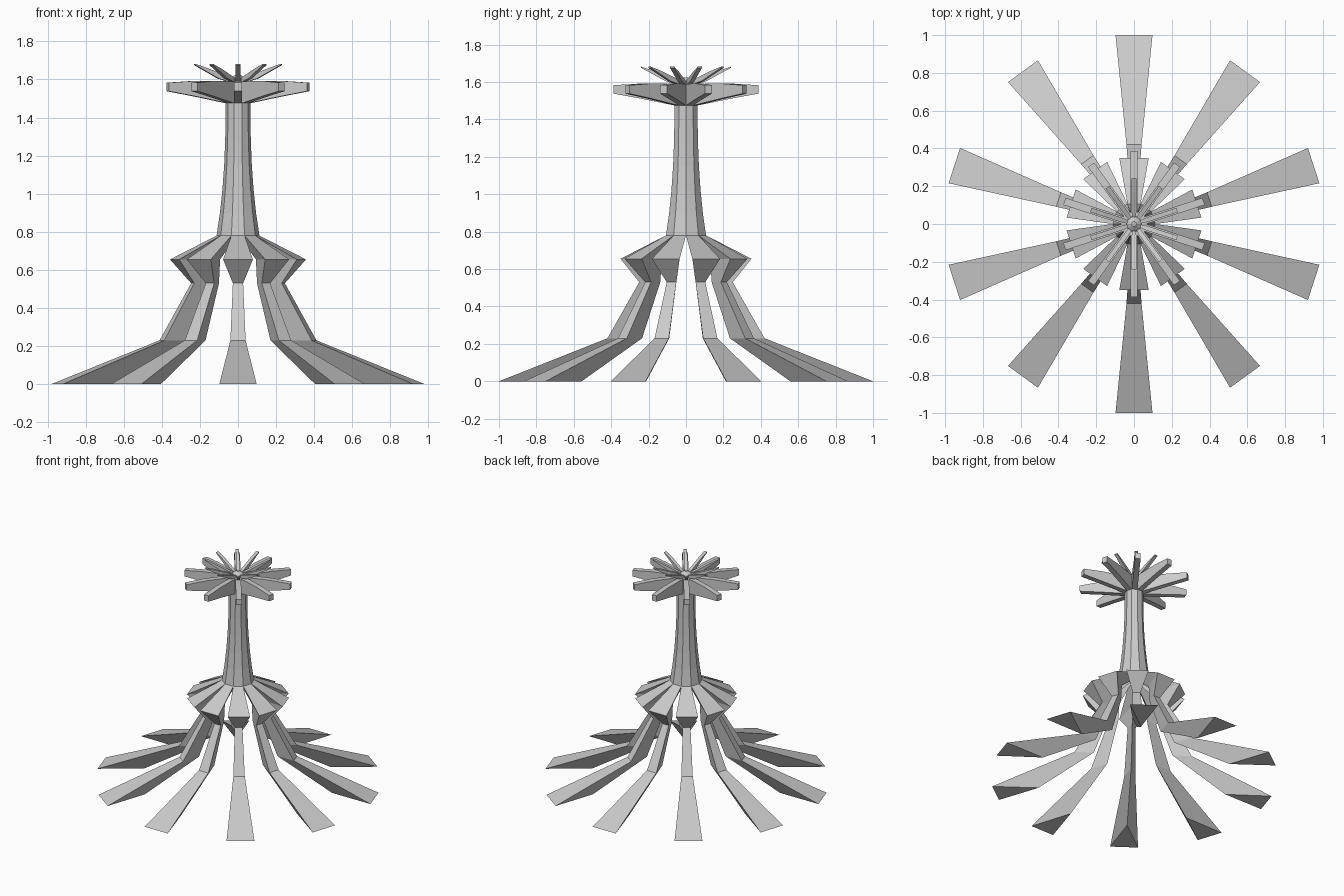
import bpy, bmesh, math
from mathutils import Matrix

if "Cube" in bpy.data.objects:
    bpy.data.objects.remove(bpy.data.objects["Cube"])

N = 10
T = math.tan(math.pi / N)


def radial_loft(name, sections):
    """Skin a row of cross-sections (points: across, radius, z), repeated N times."""
    bm = bmesh.new()
    for k in range(N):
        rot = Matrix.Rotation(2 * math.pi * k / N, 3, 'Z')
        rings = []
        for sec in sections:
            ring = []
            for x, r, z in sec:
                v = bm.verts.new((x, -r, z))
                v.co = rot @ v.co
                ring.append(v)
            rings.append(ring)
        n = len(rings[0])
        for a, b in zip(rings, rings[1:]):
            for i in range(n):
                j = (i + 1) % n
                bm.faces.new((a[i], a[j], b[j], b[i]))
        bm.faces.new(rings[0])
        bm.faces.new(rings[-1])
    finish(name, bm)


def finish(name, bm):
    bmesh.ops.recalc_face_normals(bm, faces=bm.faces)
    me = bpy.data.meshes.new(name)
    bm.to_mesh(me)
    bm.free()
    ob = bpy.data.objects.new(name, me)
    bpy.context.collection.objects.link(ob)


def lathe(name, profile):
    """Ten-sided turned solid; profile gives distance to flats and height."""
    bm = bmesh.new()
    rings = []
    for r, z in profile:
        R = r / math.cos(math.pi / N)
        rings.append([bm.verts.new((R * math.cos(2 * math.pi * i / N),
                                    R * math.sin(2 * math.pi * i / N), z)) for i in range(N)])
    for a, b in zip(rings, rings[1:]):
        for i in range(N):
            j = (i + 1) % N
            bm.faces.new((a[i], a[j], b[j], b[i]))
    bm.faces.new(rings[0])
    bm.faces.new(rings[-1])
    finish(name, bm)


def wedge(z, r_out, half, r_in):
    return [(-half, r_out, z), (half, r_out, z), (0, r_in, z)]


def bar(r, half, z_low, z_high):
    return [(-half, r, z_low), (half, r, z_low), (half, r, z_high), (-half, r, z_high)]


# Spreading legs with the bulge: flat outside, ridge inside
radial_loft("legs", [
    wedge(0.0, 1.0, 0.098, 0.69),
    wedge(0.23, 0.42, 0.04, 0.29),
    wedge(0.53, 0.25, 0.027, 0.17),
    wedge(0.655, 0.35, 0.078, 0.16),
    wedge(0.78, 0.107, 0.107 * T, 0.005),
])

# Tapering column
lathe("column", [(0.107, 0.78), (0.09, 0.90), (0.078, 1.02), (0.069, 1.15),
                 (0.064, 1.28), (0.062, 1.40), (0.062, 1.48), (0.062, 1.585)])

# Horizontal crown arms, deeper toward the column
radial_loft("crown_arms", [
    bar(0.03, 0.0198, 1.475, 1.59),
    bar(0.062, 0.0198, 1.475, 1.59),
    bar(0.245, 0.0198, 1.512, 1.592),
    bar(0.387, 0.0198, 1.538, 1.583),
])

# Thin upturned leaves above the crown
radial_loft("top_leaves", [
    bar(0.02, 0.006, 1.585, 1.60),
    bar(0.06, 0.012, 1.59, 1.615),
    bar(0.11, 0.012, 1.605, 1.635),
    bar(0.17, 0.012, 1.638, 1.659),
    bar(0.24, 0.012, 1.676, 1.682),
])

# Small centre boss
lathe("centre_boss", [(0.04, 1.58), (0.038, 1.605), (0.012, 1.625)])
